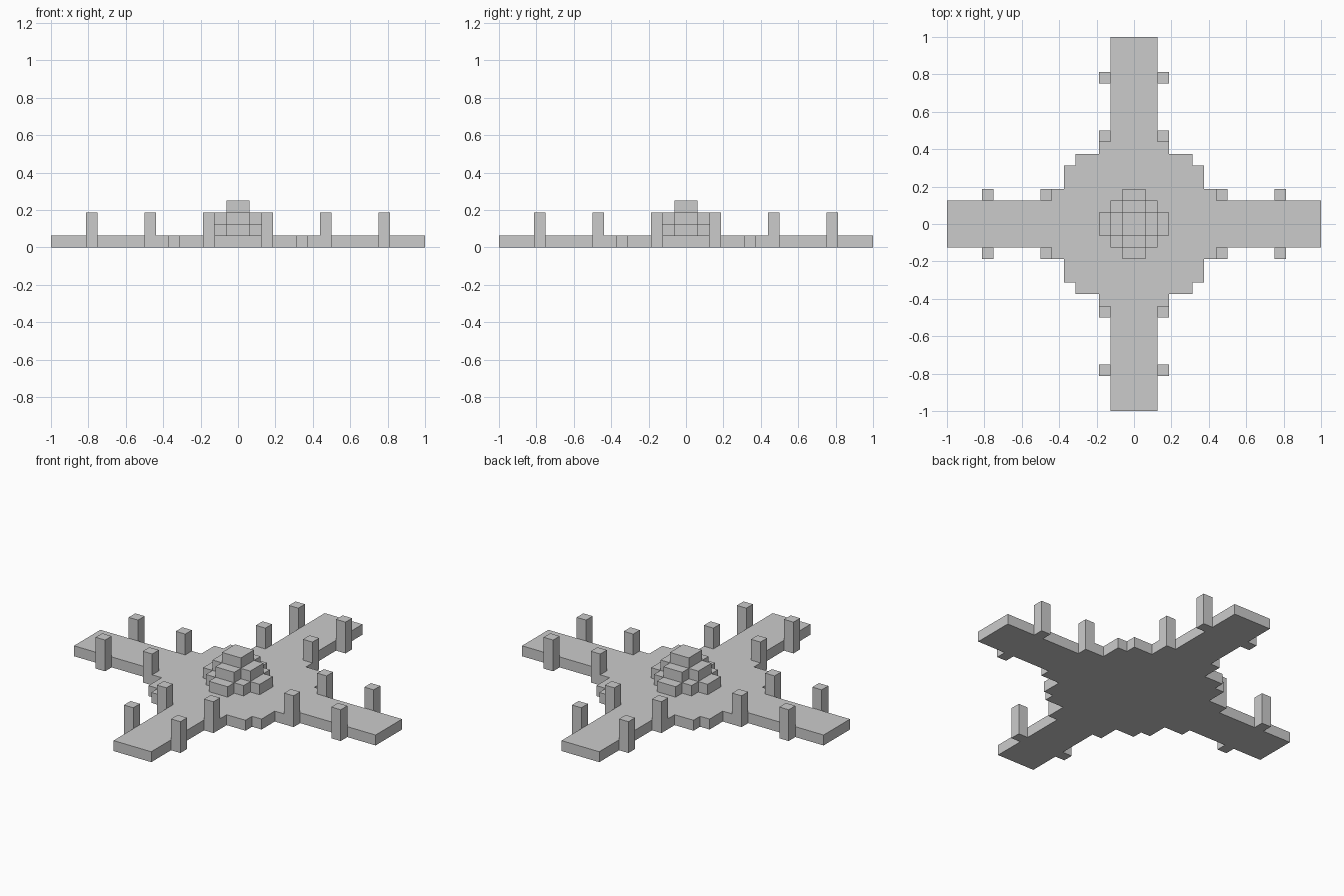
import bpy
import bmesh

if "Cube" in bpy.data.objects:
    bpy.data.objects.remove(bpy.data.objects["Cube"])

U = 1 / 16  # one block


def stepped_slab(name, corners, z0, z1):
    """Extrude a stepped outline; corners cover one quarter, turned four times."""
    pts = []
    quarter = list(corners)
    for _ in range(4):
        pts += quarter
        quarter = [(-y, x) for x, y in quarter]
    bm = bmesh.new()
    face = bm.faces.new([bm.verts.new((x * U, y * U, z0 * U)) for x, y in pts])
    top = bmesh.ops.extrude_face_region(bm, geom=[face], use_keep_orig=True)
    verts = [g for g in top["geom"] if isinstance(g, bmesh.types.BMVert)]
    bmesh.ops.translate(bm, verts=verts, vec=(0, 0, (z1 - z0) * U))
    bmesh.ops.recalc_face_normals(bm, faces=bm.faces)
    mesh = bpy.data.meshes.new(name)
    bm.to_mesh(mesh)
    bm.free()
    obj = bpy.data.objects.new(name, mesh)
    bpy.context.collection.objects.link(obj)
    return obj


def post(name, cx, cy, height):
    """Square post, one block wide, standing on the ground."""
    bpy.ops.mesh.primitive_cube_add(size=1, location=(cx * U, cy * U, height * U / 2))
    obj = bpy.context.object
    obj.name = name
    obj.scale = (U, U, height * U)


# Cross-shaped platform with a stepped round centre
stepped_slab("platform", [(16, -2), (16, 2), (7, 2), (7, 3), (6, 3), (6, 5),
                          (5, 5), (5, 6), (3, 6), (3, 7), (2, 7)], 0, 1)

# Stepped dome in the middle
stepped_slab("dome_lower", [(3, -1), (3, 1), (2, 1), (2, 2), (1, 2)], 1, 2)
stepped_slab("dome_middle", [(2, -1), (2, 1), (1, 1)], 2, 3)
stepped_slab("dome_top", [(1, 1)], 3, 4)

# Pairs of posts along both sides of each arm
for d in (-12.5, -7.5, 7.5, 12.5):
    for s in (-2.5, 2.5):
        post("post_x_arm", d, s, 3)
        post("post_y_arm", s, d, 3)
